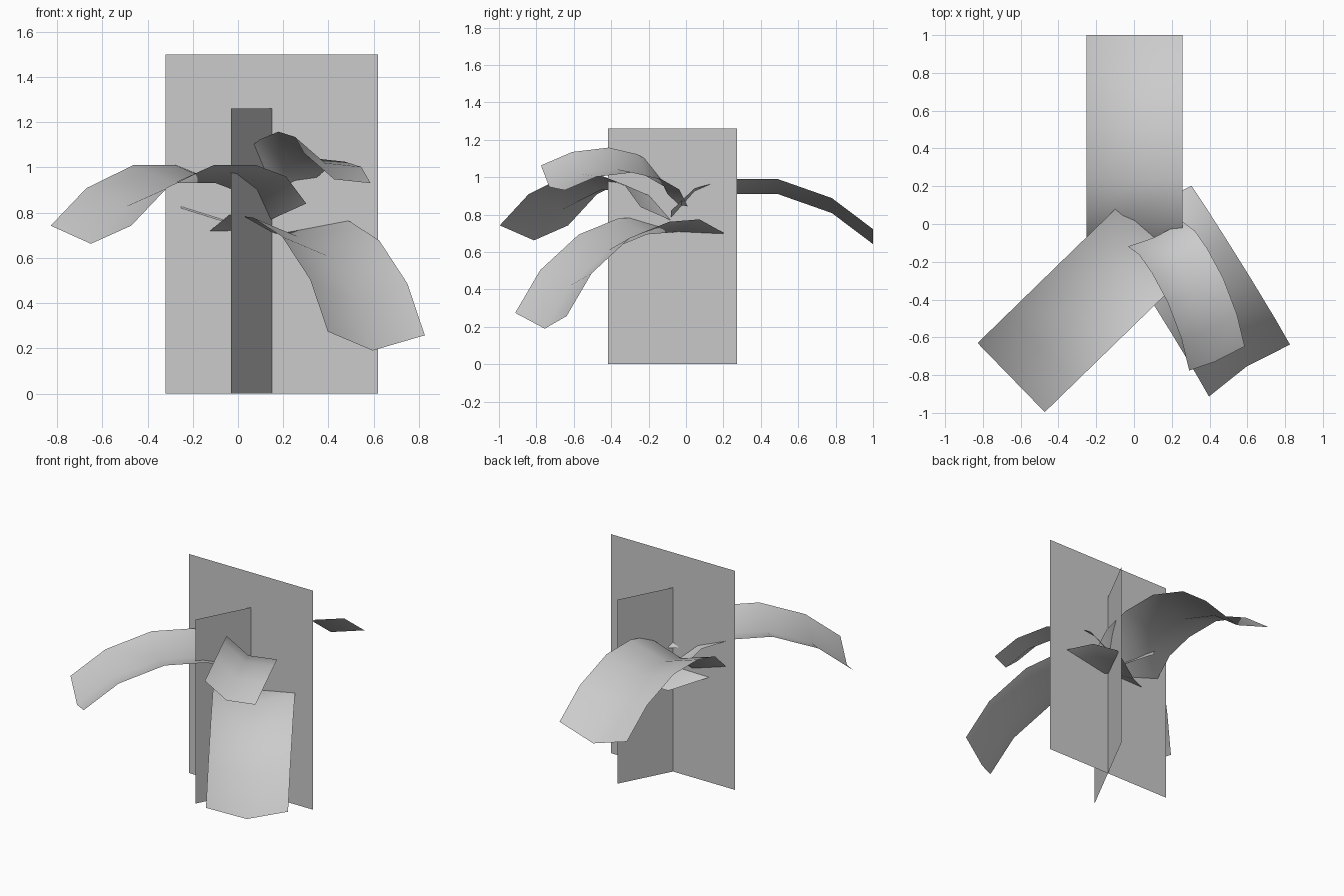
import bpy, bmesh
from math import radians
from mathutils import Matrix, Vector

if "Cube" in bpy.data.objects:
    bpy.data.objects.remove(bpy.data.objects["Cube"])


def make_object(name, bm, smooth=False):
    bmesh.ops.recalc_face_normals(bm, faces=bm.faces[:])
    mesh = bpy.data.meshes.new(name)
    for f in bm.faces:
        f.smooth = smooth
    bm.to_mesh(mesh)
    bm.free()
    obj = bpy.data.objects.new(name, mesh)
    bpy.context.collection.objects.link(obj)
    return obj


# Upright crossed cards
CENTRE = Vector((0.15, -0.073, 0))


def card(name, half_span, height):
    bm = bmesh.new()
    h = Vector(half_span)
    up = Vector((0, 0, height))
    a, b = CENTRE - h, CENTRE + h
    bm.faces.new([bm.verts.new(p) for p in (a, b, b + up, a + up)])
    return make_object(name, bm)


card("wide_stem_card", (0.47, 0, 0), 1.5)
card("narrow_stem_card", (0.18, 0.345, 0), 1.26)

# Leaf: arched side profile (length, height) with a sunken midrib
ARCH = [(0, 0), (0.125, 0.12), (0.31, 0.17), (0.57, 0.17), (0.86, 0.068), (1.08, -0.098)]
HALF_WIDTH, SAG = 0.255, 0.08


def leaf(name, base, yaw, pitch=0, roll=0, scale=1):
    bm = bmesh.new()
    rows = [[bm.verts.new((x, y, z - (SAG if x == 0 else 0)))
             for x in (-HALF_WIDTH, 0, HALF_WIDTH)] for y, z in ARCH]
    for r0, r1 in zip(rows, rows[1:]):
        for i in range(2):
            bm.faces.new((r0[i], r0[i + 1], r1[i + 1], r1[i]))
    m = (Matrix.Translation(base)
         @ Matrix.Rotation(radians(yaw), 4, 'Z')
         @ Matrix.Rotation(radians(pitch), 4, 'X')
         @ Matrix.Rotation(radians(roll), 4, 'Y')
         @ Matrix.Scale(scale, 4))
    bm.transform(m)
    return make_object(name, bm, smooth=True)


leaf("back_leaf", (0.003, -0.08, 0.82), 0)
leaf("front_left_leaf", (0.124, -0.06, 0.84), 134.2)
leaf("lower_right_leaf", (0.09, 0.065, 0.71), -148.0, pitch=-19, roll=-2)
leaf("upper_right_leaf", (0.115, -0.055, 0.91), -151.7, pitch=11.5, roll=-23, scale=0.68)
